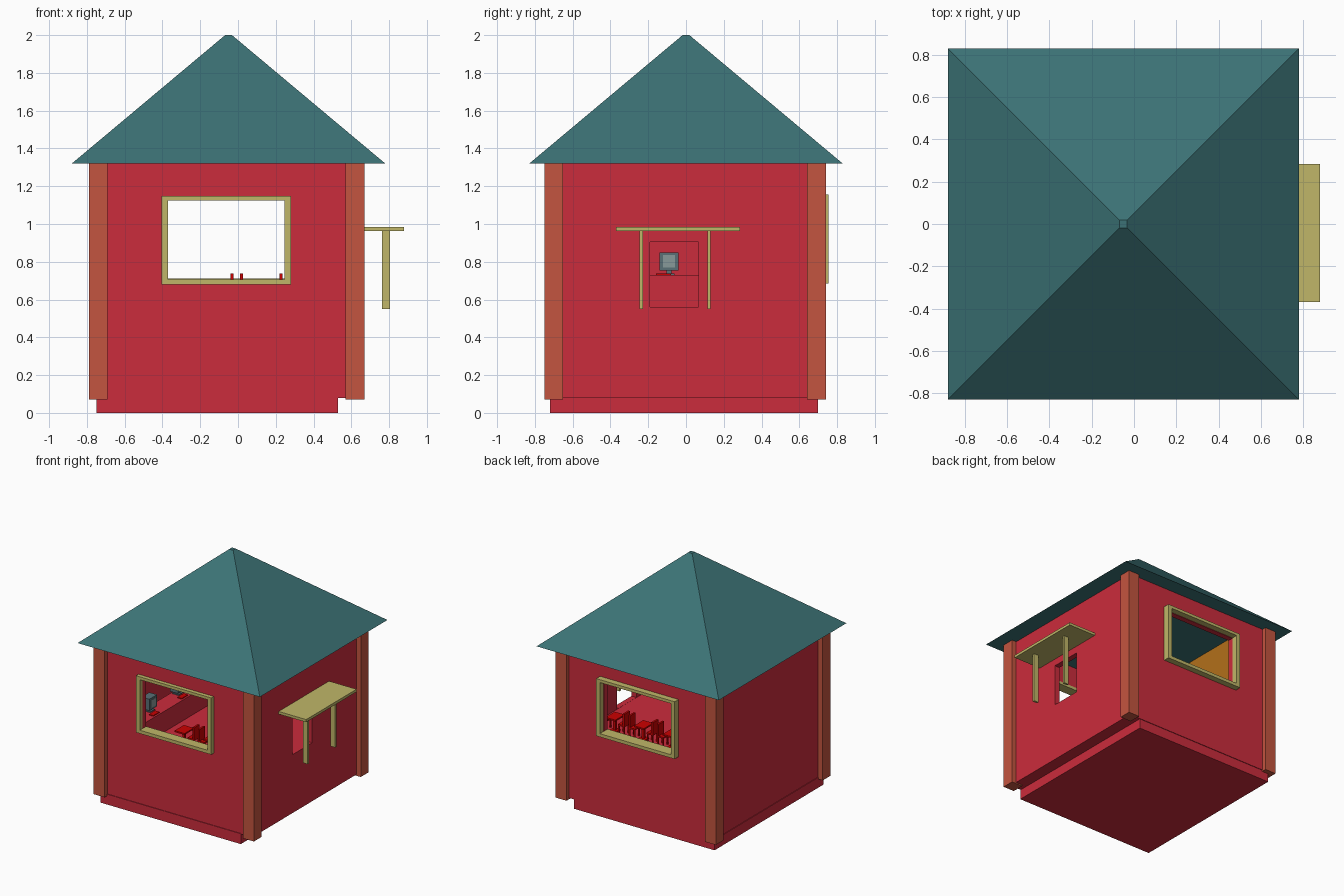
import bpy, bmesh
from mathutils import Vector

if "Cube" in bpy.data.objects:
    bpy.data.objects.remove(bpy.data.objects["Cube"])


def material(name, r, g, b):
    m = bpy.data.materials.new(name)
    m.diffuse_color = (r, g, b, 1)
    m.use_nodes = True
    m.node_tree.nodes["Principled BSDF"].inputs["Base Color"].default_value = m.diffuse_color
    return m


CRIMSON = material("crimson", 0.60, 0.025, 0.045)
TEAL = material("teal", 0.045, 0.17, 0.18)
BRICK = material("brick", 0.55, 0.09, 0.05)
OLIVE = material("straw", 0.53, 0.47, 0.14)
RED = material("bright red", 0.60, 0.0, 0.0)
ORANGE = material("orange", 0.45, 0.16, 0.01)
GREY = material("slate grey", 0.10, 0.16, 0.18)
PALE = material("screen grey", 0.25, 0.32, 0.32)


def finish(name, bm, mat):
    me = bpy.data.meshes.new(name)
    bm.to_mesh(me)
    bm.free()
    ob = bpy.data.objects.new(name, me)
    bpy.context.collection.objects.link(ob)
    if mat:
        me.materials.append(mat)
    return ob


def boxes(name, mat, *extents):
    """One object from several (x0, x1, y0, y1, z0, z1) boxes."""
    bm = bmesh.new()
    for x0, x1, y0, y1, z0, z1 in extents:
        lo, size = Vector((x0, y0, z0)), Vector((x1 - x0, y1 - y0, z1 - z0))
        for v in bmesh.ops.create_cube(bm, size=1)["verts"]:
            v.co = lo + (v.co + Vector((.5, .5, .5))) * size
    return finish(name, bm, mat)


def cut(target, name, *extent):
    cutter = boxes(name, None, extent)
    cutter.hide_render = True
    cutter.hide_set(True)
    cutter.display_type = 'WIRE'
    mod = target.modifiers.new(name, 'BOOLEAN')
    mod.operation = 'DIFFERENCE'
    mod.solver = 'EXACT'
    mod.object = cutter


# Plinth and walls, hollowed into a room with a floor at door height
boxes("plinth", CRIMSON, (-.75, .53, -.72, .70, 0, .085))
walls = boxes("walls", CRIMSON, (-.745, .63, -.715, .705, .08, 1.322))
cut(walls, "room_cutter", -.70, .585, -.67, .66, .56, 1.5)
cut(walls, "front_window_cutter", -.37, .245, -.9, -.5, .705, 1.125)
cut(walls, "back_window_cutter", -.39, .255, .5, .9, .71, 1.13)
cut(walls, "door_cutter", .45, .8, -.19, .065, .561, .905)

# Corner posts
for side, x in (("left", -.79), ("right", .57)):
    for end, y in (("front", -.75), ("back", .64)):
        boxes(f"{side}_{end}_post", BRICK, (x, x + .1, y, y + .1, .07, 1.37))

# Pyramid roof with a tiny flat tip and closed underside
bm = bmesh.new()
rings = [[bm.verts.new((-.05 + sx * r, sy * r, z))
          for sx, sy in ((-1, -1), (1, -1), (1, 1), (-1, 1))]
         for r, z in ((.83, 1.32), (.018, 2.0))]
bm.faces.new(rings[0][::-1])
bm.faces.new(rings[1])
for i in range(4):
    j = (i + 1) % 4
    bm.faces.new((rings[0][i], rings[0][j], rings[1][j], rings[1][i]))
finish("roof", bm, TEAL)


# Window frames
def frame(name, x0, x1, y0, y1, z0, z1, w=.034):
    boxes(name, OLIVE,
          (x0, x1, y0, y1, z0, z0 + w * .8), (x0, x1, y0, y1, z1 - w * .7, z1),
          (x0, x0 + w, y0, y1, z0 + w * .8, z1 - w * .7),
          (x1 - w, x1, y0, y1, z0 + w * .8, z1 - w * .7))


frame("front_window_frame", -.405, .28, -.748, -.665, .68, 1.147)
frame("back_window_frame", -.425, .29, .655, .755, .685, 1.157)

# Awning over the door, with two hanging legs
boxes("awning", OLIVE, (.62, .88, -.37, .285, .963, .985))
for i, y in enumerate((-.245, .113)):
    boxes(f"awning_leg_{i + 1}", OLIVE, (.763, .805, y, y + .018, .55, .965))

# Service counter, overhead board and tills with trays
boxes("counter", CRIMSON, (-.53, -.385, -.67, .55, .56, .73))
boxes("overhead_board", ORANGE, (-.62, -.59, -.67, .66, .93, 1.32))
for i, y in enumerate((-.46, -.09, .2)):
    boxes(f"till_{i + 1}", GREY,
          (-.52, -.45, y - .05, y + .05, .755, .85),
          (-.50, -.47, y - .012, y + .012, .738, .755),
          (-.515, -.455, y - .03, y + .03, .73, .738))
    boxes(f"till_screen_{i + 1}", PALE, (-.46, -.447, y - .033, y + .033, .77, .835))
    boxes(f"tray_{i + 1}", RED, (-.44, -.40, y - .07, y + .01, .73, .737))


# Dining sets: a pedestal table between two facing chairs
def chair(name, x, y, d):
    def span(a, b):
        return sorted((x + d * a, x + d * b))
    seat, back = span(0, .06), span(0, .016)
    legs = [(*span(a, a + .01), y + b, y + b + .01, .56, .63)
            for a in (.002, .048) for b in (-.033, .023)]
    boxes(name, RED, (*seat, y - .035, y + .035, .63, .642),
          (*back, y - .035, y + .035, .642, .738), *legs)


for row, y in enumerate((-.5, .38)):
    for col, x in enumerate((-.14, .12, .38)):
        tag = f"{row + 1}_{col + 1}"
        boxes(f"table_{tag}", RED, (x - .045, x + .045, y - .06, y + .06, .67, .682),
              (x - .01, x + .01, y - .01, y + .01, .57, .67),
              (x - .03, x + .03, y - .03, y + .03, .56, .57))
        if col:
            chair(f"left_chair_{tag}", x - .11, y, 1)
        chair(f"right_chair_{tag}", x + .115, y, -1)
